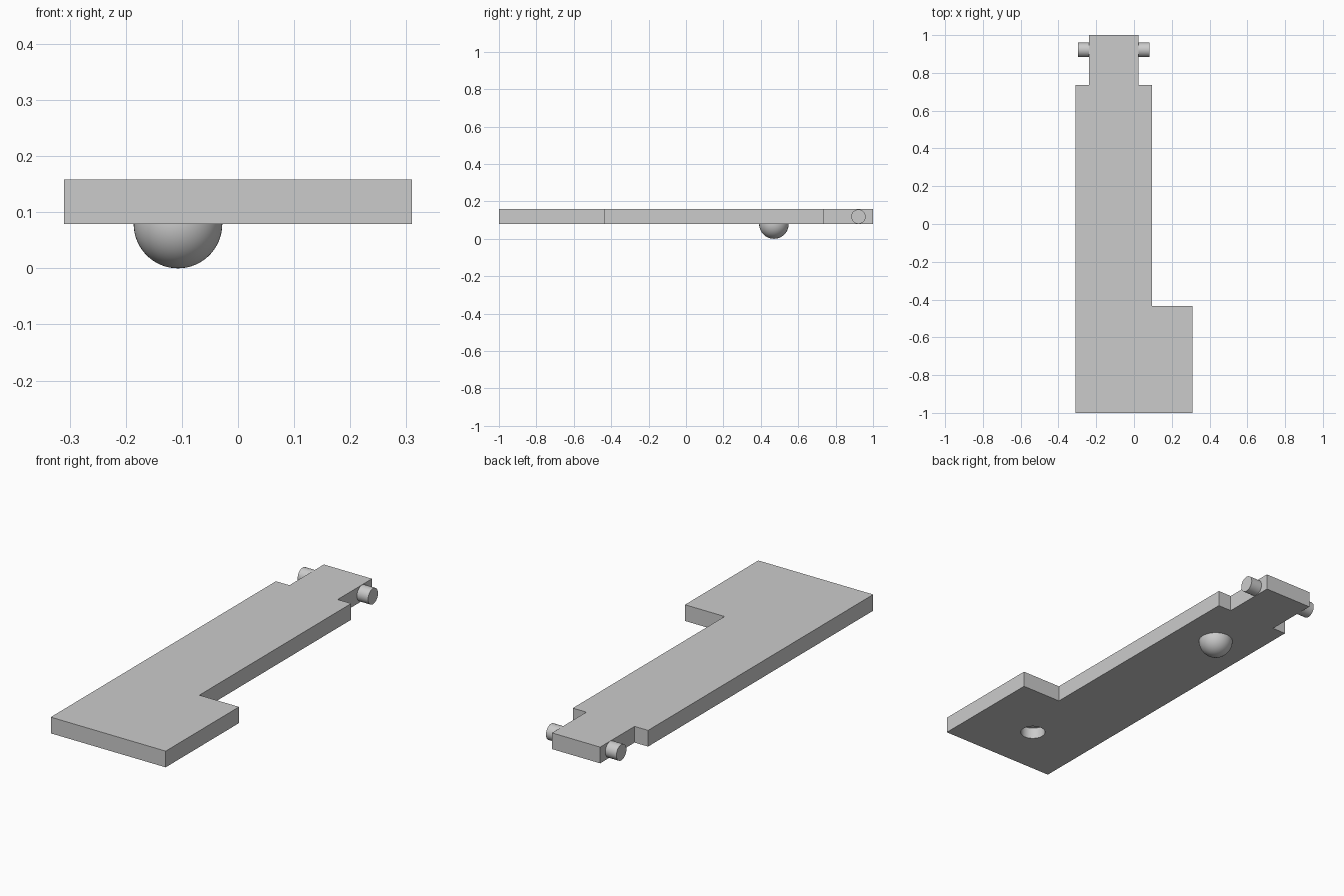
import bpy
import bmesh
import math
from mathutils import Matrix

default_cube = bpy.data.objects.get("Cube")
if default_cube:
    bpy.data.objects.remove(default_cube, do_unlink=True)

BOTTOM, TOP = 0.079, 0.158
AXIS_X = -0.107            # centre line of the long arm
MID_Z = (BOTTOM + TOP) / 2

grey = bpy.data.materials.new("plain grey")
grey.use_nodes = True
grey.diffuse_color = (0.6, 0.6, 0.6, 1)
grey.node_tree.nodes["Principled BSDF"].inputs["Base Color"].default_value = (0.6, 0.6, 0.6, 1)


def add_object(name, bm, smooth=False):
    bmesh.ops.recalc_face_normals(bm, faces=bm.faces)
    mesh = bpy.data.meshes.new(name)
    bm.to_mesh(mesh)
    bm.free()
    mesh.materials.append(grey)
    obj = bpy.data.objects.new(name, mesh)
    bpy.context.collection.objects.link(obj)
    bpy.ops.object.select_all(action="DESELECT")
    obj.select_set(True)
    bpy.context.view_layer.objects.active = obj
    if smooth:
        bpy.ops.object.shade_smooth_by_angle(angle=math.radians(35))
    return obj


def cylinder(name, radius, length, matrix):
    bm = bmesh.new()
    bmesh.ops.create_cone(bm, cap_ends=True, segments=48, radius1=radius,
                          radius2=radius, depth=length, matrix=matrix)
    return add_object(name, bm, smooth=True)


# Blind round recess under the wide foot
recess_depth = 0.055
cutter = cylinder("recess_cutter", 0.057, 2 * recess_depth,
                  Matrix.Translation((0, -0.74, BOTTOM)))
cutter.hide_render = True

# Flat L-shaped plate with a narrowed neck
outline = [(-0.31, -1), (0.31, -1), (0.31, -0.435), (0.096, -0.435),
           (0.096, 0.735), (0.023, 0.735), (0.023, 1), (-0.237, 1),
           (-0.237, 0.735), (-0.31, 0.735)]
bm = bmesh.new()
base = bm.faces.new([bm.verts.new((x, y, BOTTOM)) for x, y in outline])
extruded = bmesh.ops.extrude_face_region(bm, geom=[base], use_keep_orig=True)
top_verts = [v for v in extruded["geom"] if isinstance(v, bmesh.types.BMVert)]
bmesh.ops.translate(bm, verts=top_verts, vec=(0, 0, TOP - BOTTOM))
plate = add_object("plate", bm)
cut = plate.modifiers.new("recess", "BOOLEAN")
cut.operation = "DIFFERENCE"
cut.solver = "EXACT"
cut.object = cutter
bpy.ops.object.modifier_apply(modifier=cut.name)
bpy.ops.object.shade_smooth_by_angle(angle=math.radians(35))
bpy.data.objects.remove(cutter, do_unlink=True)

# Hinge pins on both sides of the neck
for side, label in ((1, "left"), (-1, "right")):
    spot = Matrix.Translation((AXIS_X + side * 0.155, 0.922, MID_Z))
    cylinder(label + "_hinge_pin", 0.0385, 0.07, spot @ Matrix.Rotation(math.pi / 2, 4, "Y"))

# Half-round knob on the underside
bm = bmesh.new()
bmesh.ops.create_uvsphere(bm, u_segments=48, v_segments=32, radius=BOTTOM,
                          matrix=Matrix.Translation((AXIS_X, 0.47, BOTTOM)))
bmesh.ops.bisect_plane(bm, geom=bm.verts[:] + bm.edges[:] + bm.faces[:],
                       plane_co=(0, 0, BOTTOM + 0.001), plane_no=(0, 0, 1), clear_outer=True)
add_object("underside_knob", bm, smooth=True)
